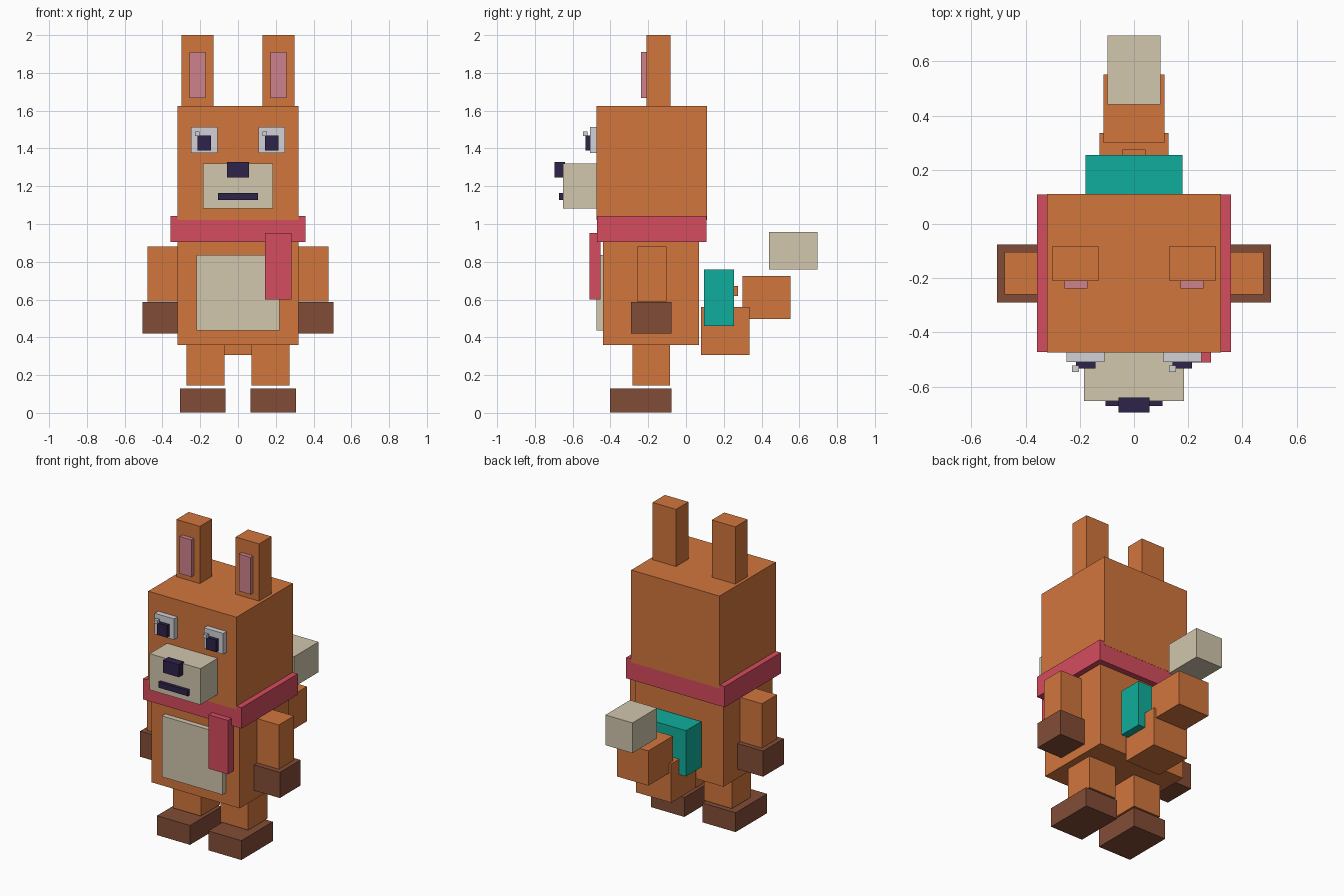
import bpy
import bmesh

if "Cube" in bpy.data.objects:
    bpy.data.objects.remove(bpy.data.objects["Cube"])


def material(name, rgb):
    m = bpy.data.materials.new(name)
    m.diffuse_color = (*rgb, 1.0)
    m.use_nodes = True
    m.node_tree.nodes["Principled BSDF"].inputs["Base Color"].default_value = m.diffuse_color
    return m


ORANGE = material("orange fur", (0.64, 0.18, 0.046))
CREAM = material("cream fur", (0.64, 0.57, 0.42))
BROWN = material("brown paws", (0.225, 0.073, 0.037))
RED = material("red scarf", (0.66, 0.072, 0.112))
TEAL = material("teal pack", (0.005, 0.42, 0.335))
PINK = material("pink ear", (0.62, 0.225, 0.265))
WHITE = material("eye white", (0.64, 0.64, 0.68))
DARK = material("dark violet", (0.028, 0.016, 0.067))


def box(name, mat, x, y, z):
    """Axis-aligned block spanning the given (low, high) ranges."""
    bm = bmesh.new()
    bmesh.ops.create_cube(bm, size=1.0)
    for v in bm.verts:
        for i, (lo, hi) in enumerate((x, y, z)):
            v.co[i] = hi if v.co[i] > 0 else lo
    mesh = bpy.data.meshes.new(name)
    bm.to_mesh(mesh)
    bm.free()
    mesh.materials.append(mat)
    obj = bpy.data.objects.new(name, mesh)
    bpy.context.collection.objects.link(obj)
    return obj


def centred(name, mat, half, y, z):
    return box(name, mat, (-half, half), y, z)


def pair(name, mat, x, y, z):
    box(name + "_right", mat, x, y, z)
    box(name + "_left", mat, (-x[1], -x[0]), y, z)


# Head and torso
centred("head", ORANGE, 0.32, (-0.473, 0.11), (1.02, 1.625))
centred("body", ORANGE, 0.32, (-0.44, 0.07), (0.36, 0.96))
centred("belly", CREAM, 0.22, (-0.474, -0.44), (0.435, 0.835))

# Scarf with hanging end
centred("scarf", RED, 0.357, (-0.472, 0.109), (0.905, 1.042))
box("scarf_end", RED, (0.143, 0.284), (-0.51, -0.452), (0.6, 0.953))

# Ears
pair("ear", ORANGE, (0.13, 0.3), (-0.21, -0.082), (1.625, 2.0))
pair("inner_ear", PINK, (0.172, 0.257), (-0.237, -0.21), (1.667, 1.91))

# Eyes, with both highlights on the same side
pair("eye", WHITE, (0.109, 0.248), (-0.508, -0.473), (1.376, 1.513))
pair("pupil", DARK, (0.142, 0.214), (-0.532, -0.495), (1.39, 1.469))
for side, x in (("left", -0.228), ("right", 0.129)):
    box("eye_highlight_" + side, WHITE, (x, x + 0.025), (-0.545, -0.522), (1.467, 1.491))

# Muzzle
centred("muzzle", CREAM, 0.184, (-0.652, -0.473), (1.083, 1.32))
centred("nose", DARK, 0.057, (-0.695, -0.64), (1.246, 1.328))
centred("mouth", DARK, 0.106, (-0.672, -0.652), (1.126, 1.164))

# Arms and legs
pair("arm", ORANGE, (0.31, 0.478), (-0.26, -0.104), (0.59, 0.88))
pair("hand", BROWN, (0.3, 0.506), (-0.29, -0.076), (0.42, 0.588))
pair("leg", ORANGE, (0.071, 0.273), (-0.284, -0.085), (0.145, 0.36))
pair("foot", BROWN, (0.066, 0.306), (-0.402, -0.077), (0.003, 0.13))

# Backpack and clasp
centred("backpack", TEAL, 0.178, (0.096, 0.254), (0.46, 0.76))
centred("backpack_clasp", ORANGE, 0.043, (0.25, 0.275), (0.62, 0.673))

# Stepped tail with pale tip
centred("tail_base", ORANGE, 0.128, (0.08, 0.336), (0.306, 0.56))
centred("tail_middle", ORANGE, 0.113, (0.298, 0.552), (0.496, 0.724))
centred("tail_tip", CREAM, 0.098, (0.44, 0.695), (0.76, 0.958))
